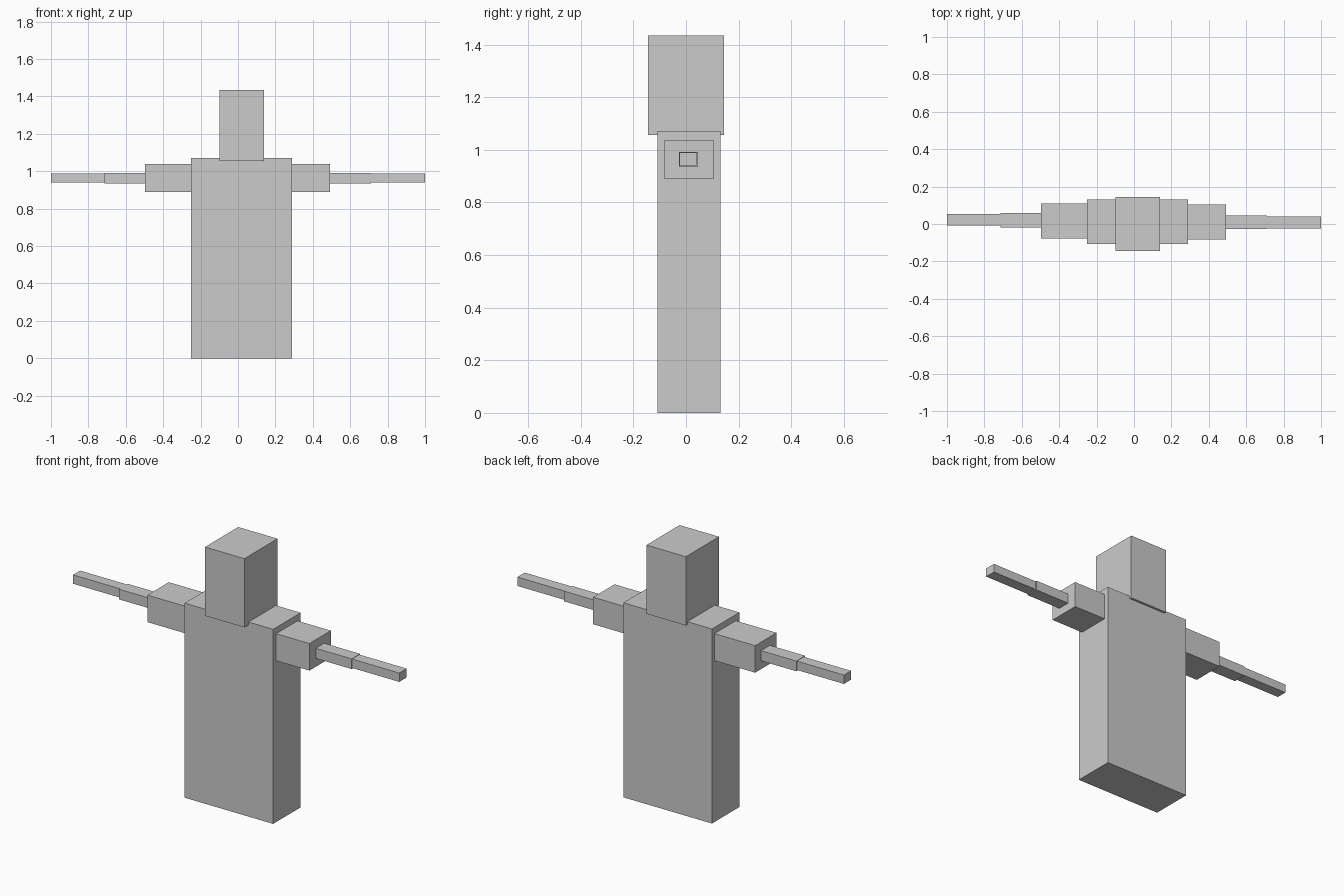
import bpy

if "Cube" in bpy.data.objects:
    bpy.data.objects.remove(bpy.data.objects["Cube"])


def box(name, x, y, z):
    """Add a box spanning the given (min, max) ranges."""
    bpy.ops.mesh.primitive_cube_add(
        size=1, location=[(a + b) / 2 for a, b in (x, y, z)])
    obj = bpy.context.object
    obj.name = name
    obj.scale = [b - a for a, b in (x, y, z)]
    bpy.ops.object.transform_apply(location=False, rotation=False, scale=True)
    return obj


# Torso and head
box("torso", (-0.25, 0.29), (-0.108, 0.131), (0, 1.072))
box("head", (-0.10, 0.14), (-0.144, 0.144), (1.056, 1.435))

# Arm segments: shared heights, with slightly different reach and depth per side
heights = {"upper_arm": (0.889, 1.038), "forearm": (0.935, 0.991), "hand": (0.94, 0.989)}
sides = {
    "left": [((-0.498, -0.25), (-0.077, 0.109)),
             ((-0.713, -0.498), (-0.019, 0.058)),
             ((-1.0, -0.713), (-0.008, 0.053))],
    "right": [((0.29, 0.493), (-0.082, 0.104)),
              ((0.493, 0.712), (-0.027, 0.046)),
              ((0.712, 1.0), (-0.024, 0.040))],
}
for side, spans in sides.items():
    for (part, z), (x, y) in zip(heights.items(), spans):
        box(f"{part}_{side}", x, y, z)
